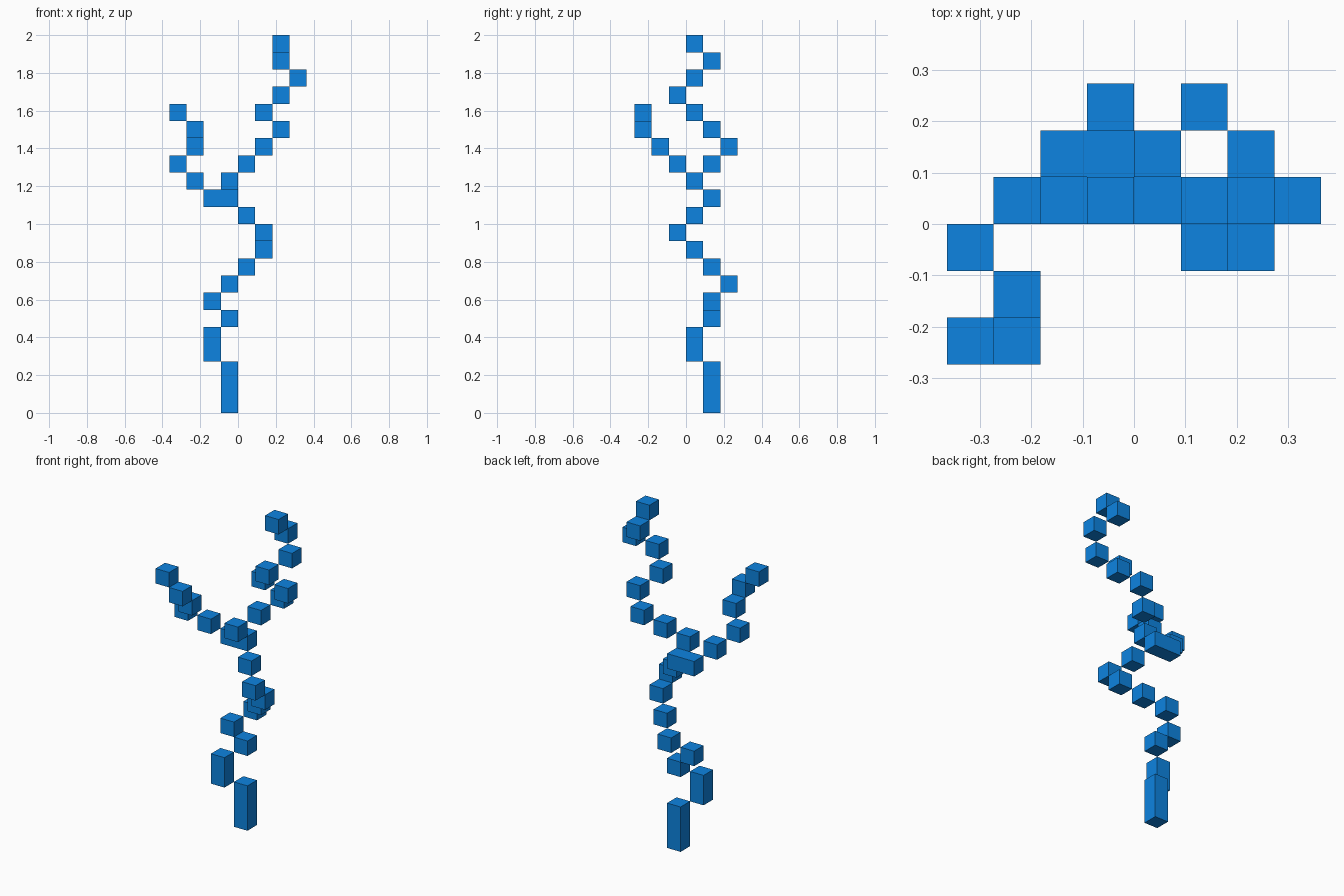
import bpy, bmesh
from mathutils import Matrix, Vector

if "Cube" in bpy.data.objects:
    bpy.data.objects.remove(bpy.data.objects["Cube"])

U = 2 / 22  # one block edge

blue = bpy.data.materials.new("blue")
blue.diffuse_color = (0.004, 0.23, 0.75, 1)
blue.use_nodes = True
blue.node_tree.nodes["Principled BSDF"].inputs["Base Color"].default_value = blue.diffuse_color


def block_chain(name, z, cells):
    """Stack boxes upward; each entry is (x, y[, height[, width]]) in block units."""
    bm = bmesh.new()
    for x, y, *rest in cells:
        h = rest[0] if rest else 1
        w = rest[1] if len(rest) > 1 else 1
        centre = Vector((x + w / 2, y + 0.5, z + h / 2)) * U
        bmesh.ops.create_cube(bm, size=U, matrix=Matrix.Translation(centre)
                              @ Matrix.Diagonal((w, 1, h, 1)))
        z += h
    mesh = bpy.data.meshes.new(name)
    bm.to_mesh(mesh)
    bm.free()
    mesh.materials.append(blue)
    obj = bpy.data.objects.new(name, mesh)
    bpy.context.collection.objects.link(obj)


# Winding trunk, ending in the two-wide fork
block_chain("trunk", 0, [
    (-1, 1, 3), (-2, 0, 2), (-1, 1), (-2, 1), (-1, 2), (0, 1),
    (1, 0), (1, -1), (0, 0), (-2, 1, 1, 2)])

# Short branch leaning left and forward
block_chain("left_branch", 13, [
    (-3, 0), (-4, -1), (-3, -2), (-3, -3), (-4, -3)])

# Tall branch winding up to the right
block_chain("right_branch", 13, [
    (-1, 0), (0, 1), (1, 2), (2, 1), (1, 0), (2, -1), (3, 0), (2, 1), (2, 0)])
